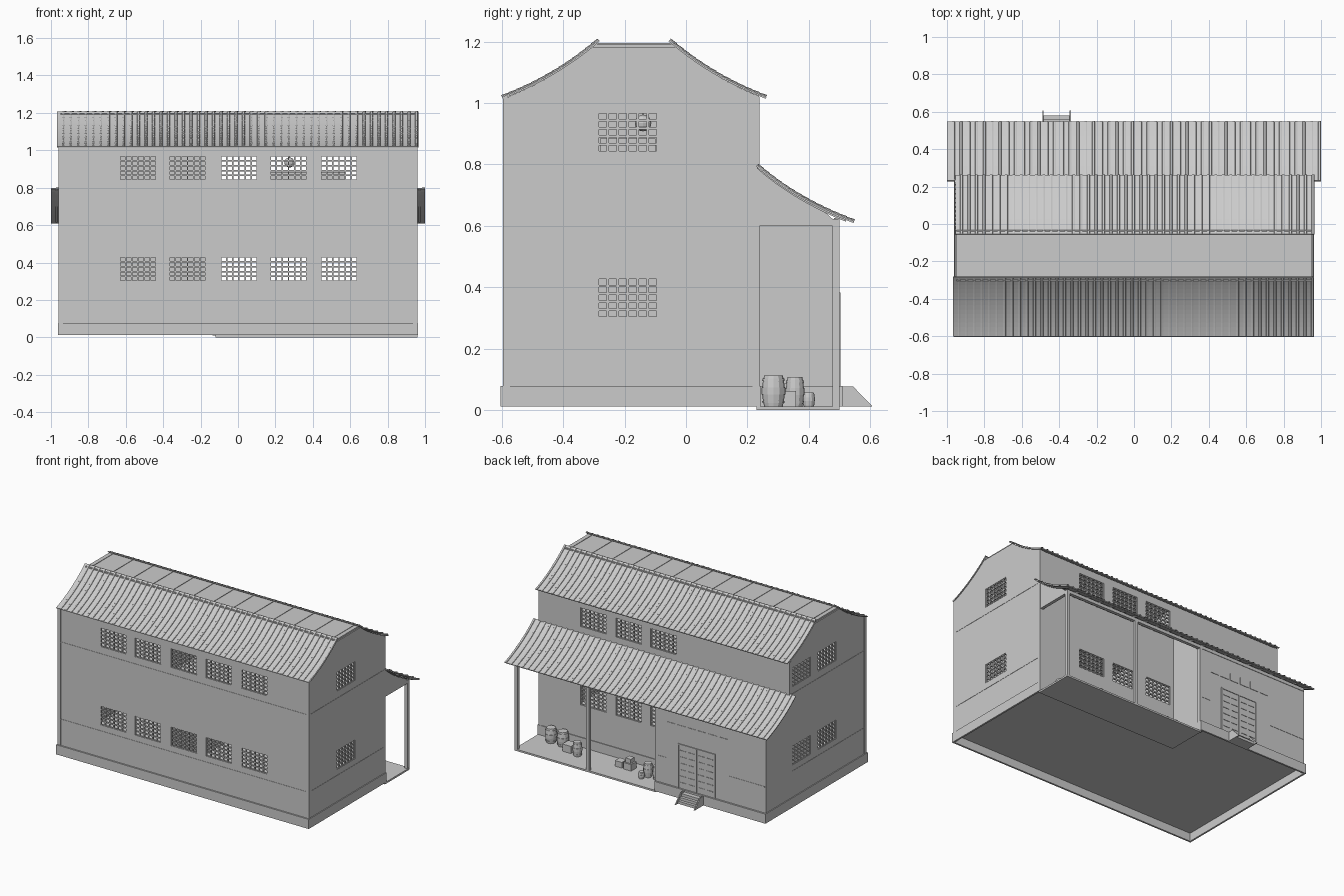
import bpy, bmesh, math
from mathutils import Vector

old = bpy.data.objects.get("Cube")
if old:
    bpy.data.objects.remove(old, do_unlink=True)

grey = bpy.data.materials.new("plain_grey")
grey.use_nodes = True
COL = (0.6, 0.6, 0.6, 1)
grey.diffuse_color = COL
grey.node_tree.nodes["Principled BSDF"].inputs["Base Color"].default_value = COL


def finish(name, bm, normals=True):
    if normals:
        bmesh.ops.recalc_face_normals(bm, faces=bm.faces)
    me = bpy.data.meshes.new(name)
    bm.to_mesh(me)
    bm.free()
    me.materials.append(grey)
    ob = bpy.data.objects.new(name, me)
    bpy.context.collection.objects.link(ob)


def add_box(bm, x, y, z):
    """Box from (min, max) pairs."""
    res = bmesh.ops.create_cube(bm, size=1)
    for v in res["verts"]:
        v.co = [(a + b) / 2 + c * (b - a) for (a, b), c in zip((x, y, z), v.co)]


def boxes(name, items):
    bm = bmesh.new()
    for it in items:
        add_box(bm, *it)
    finish(name, bm)


def prism(name, outline, x0, x1):
    """Outline in (y, z) extruded along x."""
    bm = bmesh.new()
    f = bm.faces.new([bm.verts.new((x0, y, z)) for y, z in outline])
    ext = bmesh.ops.extrude_face_region(bm, geom=[f], use_keep_orig=True)
    for v in ext["geom"]:
        if isinstance(v, bmesh.types.BMVert):
            v.co.x = x1
    finish(name, bm)


def place(axis, u, d, z):
    return (u, d, z) if axis == "x" else (d, u, z)


def wall(name, axis, d, u, z, holes=()):
    """Wall running along an axis, d = (inner, outer) faces, with holes left open."""
    us = sorted({*u, *(e for h in holes for e in h[0])})
    zs = sorted({*z, *(e for h in holes for e in h[1])})
    bm = bmesh.new()
    for a, b in zip(us, us[1:]):
        for c, e in zip(zs, zs[1:]):
            mu, mz = (a + b) / 2, (c + e) / 2
            if any(h[0][0] < mu < h[0][1] and h[1][0] < mz < h[1][1] for h in holes):
                continue
            bm.faces.new([bm.verts.new(place(axis, p, d[1], q))
                          for p, q in ((a, c), (b, c), (b, e), (a, e))])
    bmesh.ops.remove_doubles(bm, verts=bm.verts, dist=1e-5)
    bmesh.ops.recalc_face_normals(bm, faces=bm.faces)
    ext = bmesh.ops.extrude_face_region(bm, geom=bm.faces[:], use_keep_orig=True)
    shift = Vector(place(axis, 0, d[0] - d[1], 0))
    for v in ext["geom"]:
        if isinstance(v, bmesh.types.BMVert):
            v.co += shift
    finish(name, bm)
    # lattice of bars in every opening
    bars = bmesh.new()
    m, t = (d[0] + d[1]) / 2, 0.004
    for hu, hz in holes:
        for i in range(7):
            p = hu[0] + (hu[1] - hu[0]) * i / 6
            add_box(bars, *place(axis, (p - t, p + t), (m - t, m + t), hz))
        for i in range(6):
            p = hz[0] + (hz[1] - hz[0]) * i / 5
            add_box(bars, *place(axis, hu, (m - t, m + t), (p - t, p + t)))
    if holes:
        finish(name + "_lattice", bars)


LEVELS = ((0.30, 0.43), (0.84, 0.97))
LONG = (-0.535, -0.27, 0.005, 0.27, 0.54)
BASE, TOP = 0.075, 1.0


def windows(centres):
    return [((c - 0.098, c + 0.098), z) for c in centres for z in LEVELS]


# Main walls and floors
wall("front_wall", "x", (-0.58, -0.595), (-0.957, 0.957), (BASE, 1.02), windows(LONG))
wall("back_wall", "x", (0.22, 0.237), (-0.957, 0.957), (BASE, 1.02), windows(LONG[2:]))
wall("left_wall", "y", (0.942, 0.957), (-0.595, 0.237), (BASE, TOP), windows([-0.19]))
wall("right_wall", "y", (-0.942, -0.957), (-0.595, 0.237), (BASE, TOP),
     windows([-0.17, 0.11]))
wall("inner_partition", "y", (-0.13, -0.12), (-0.58, 0.22), (BASE, TOP))
boxes("ground_floor", [((-0.955, 0.955), (-0.595, 0.235), (0.068, BASE)),
                       ((-0.955, -0.12), (0.235, 0.5), (0.068, BASE))])
boxes("upper_floor", [((-0.945, 0.945), (-0.585, 0.225), (0.78, 0.79))])
boxes("upper_bench", [((0.17, 0.57), (-0.28, -0.1), (0.79, 0.885))])

# Hollow plinth skirt and corner strips
boxes("plinth", [((-0.963, 0.963), (-0.605, -0.593), (0.012, 0.078)),
                 ((0.951, 0.963), (-0.605, 0.242), (0.012, 0.078)),
                 ((-0.963, -0.951), (-0.605, 0.51), (0.012, 0.078)),
                 ((-0.963, -0.115), (0.498, 0.51), (0.012, 0.078)),
                 ((-0.127, -0.115), (0.23, 0.51), (0.012, 0.078)),
                 ((-0.12, 0.963), (0.23, 0.242), (0.012, 0.078))])
boxes("corner_strips", [((x - 0.012, x + 0.012), (y - 0.012, y + 0.012), (BASE, 1.02))
                        for x in (-0.947, 0.947) for y in (-0.585, 0.228)])

# Thin string courses on the outside walls
courses = []
for z in ((0.256, 0.26), (0.788, 0.792)):
    courses += [((-0.935, 0.935), (-0.597, -0.59), z), ((0.95, 0.959), (-0.573, 0.216), z),
                ((-0.959, -0.95), (-0.573, 0.216), z)]
courses += [((x0, x1), (0.49, 0.499), (0.256, 0.26)) for x0, x1 in ((-0.95, -0.68), (-0.2, -0.125))]
boxes("string_courses", courses)


# Roofs
def curve(p0, pc, p1, n):
    return [Vector(p0) * (1 - t) ** 2 + Vector(pc) * 2 * t * (1 - t) + Vector(p1) * t * t
            for t in (i / n for i in range(n + 1))]


def roof(name, pts, x0, x1):
    """Curved board along pts (eave to ridge) with rows of low ribbed tiles."""
    norms = []
    for i in range(len(pts)):
        d = pts[min(i + 1, len(pts) - 1)] - pts[max(i - 1, 0)]
        n = Vector((-d.y, d.x)).normalized()
        norms.append(n if n.y > 0 else -n)
    under = [p - n * 0.006 for p, n in zip(pts, norms)]
    prism(name + "_board", pts + under[::-1], x0, x1)
    cols = 48
    w = (x1 - x0) / cols
    section = [(0, 0.001), (0.62, 0.001), (0.66, 0.005), (0.81, 0.007), (0.96, 0.005)]
    line = [(x0 + (c + u) * w, h) for c in range(cols) for u, h in section] + [(x1, 0.001)]
    bm = bmesh.new()
    for i in range(len(pts) - 1):
        low, high = [[bm.verts.new((x, *(p + n * h * k))) for x, h in line]
                     for p, n, k in ((pts[i], norms[i], 1), (pts[i + 1], norms[i + 1], 0.75))]
        for j in range(len(line) - 1):
            f = bm.faces.new((low[j], low[j + 1], high[j + 1], high[j]))
            f.normal_update()
            if f.normal.dot(Vector((0, *norms[i]))) < 0:
                f.normal_flip()
    finish(name + "_tiles", bm, False)


front = curve((-0.60, 1.02), (-0.425, 1.085), (-0.285, 1.206), 14)
back = [Vector((-0.338 - p.x, p.y)) for p in front]
lower = curve((0.548, 0.615), (0.36, 0.685), (0.232, 0.798), 14)
roof("front_roof", front, -0.967, 0.962)
roof("back_roof", back, -0.955, 0.965)
roof("porch_roof", lower, -1.0, 1.0)

# Gables under the roofs
inset = Vector((0, -0.007))
gable = [Vector((-0.595, TOP))] + [p + inset for p in front[1:-1]] \
    + [p + inset for p in back[-2:0:-1]] + [Vector((0.237, TOP))]
low_gable = [p + inset for p in lower[4:]] + [Vector((0.232, 0.62)), Vector((0.48, 0.62))]
for side, s in (("left", 1), ("right", -1)):
    prism(side + "_gable", gable, s * 0.942, s * 0.957)
    prism(side + "_porch_gable", low_gable, s * 0.942, s * 0.957)

# Flat ridge deck with seams
boxes("ridge_deck", [((-0.95, 0.95), (-0.305, -0.035), (1.165, 1.193))])
boxes("deck_seams", [((x - 0.002, x + 0.002), (-0.30, -0.04), (1.19, 1.196))
                     for x in (-0.92 + i * 0.1533 for i in range(13))]
      + [((-0.95, 0.95), (y - 0.004, y + 0.004), (1.19, 1.198)) for y in (-0.3, -0.036)])

# Enclosed room beside the porch
wall("room_back_wall", "x", (0.482, 0.497), (-0.957, -0.12), (BASE, 0.625))
wall("room_right_wall", "y", (-0.942, -0.957), (0.235, 0.482), (BASE, 0.62))
wall("room_left_wall", "y", (-0.135, -0.12), (0.235, 0.482), (BASE, 0.62))
prism("room_left_gable", low_gable, -0.135, -0.12)

# Porch floor, posts, beams and rafters
boxes("porch_floor", [((-0.12, 0.96), (0.23, 0.5), (0.0, 0.012))])
boxes("porch_posts", [((x - 0.011, x + 0.011), (0.478, 0.5), (0.01, 0.62))
                      for x in (-0.125, 0.40, 0.946)])
boxes("porch_beams", [((-0.955, 0.957), (0.478, 0.5), (0.6, 0.622)),
                      ((0.935, 0.957), (0.23, 0.5), (0.6, 0.622))])
rafter = [p + inset * 0.8 for p in lower[1:]] + [p + inset * 1.7 for p in lower[:0:-1]]
for i in range(22):
    x = -0.97 + i * 0.0924
    prism("porch_rafter", rafter, x - 0.006, x + 0.006)

# Double door with slats, surround and transom
DX = -0.43
parts = [((DX - 0.135, DX + 0.135), (0.495, 0.499), (0.078, 0.375))]
parts += [((DX + a - 0.004, DX + a + 0.004), (0.495, 0.503), (0.078, 0.38))
          for a in (-0.138, 0, 0.138)]
parts += [((DX - 0.142, DX + 0.142), (0.495, 0.503), (0.375, 0.382))]
for r in range(6):
    z = 0.115 + r * 0.044
    parts += [((DX + s - 0.024, DX + s + 0.024), (0.495, 0.502), (z, z + 0.005))
              for s in (-0.1, -0.038, 0.038, 0.1)]
boxes("door", parts)
boxes("transom", [((DX - 0.235 + i * 0.08, DX - 0.17 + i * 0.08), (0.495, 0.5), (0.46, 0.51))
                  for i in range(6)])

# Entrance steps
stringer = [(0.5, 0.012), (0.5, 0.076), (0.545, 0.076), (0.607, 0.012)]
for x in (-0.49, -0.345):
    prism("step_stringer", stringer, x, x + 0.007)
boxes("steps", [((-0.486, -0.342), (0.5, 0.54 + i * 0.02), (0.012, 0.066 - i * 0.018))
                for i in range(3)])


# Barrels and crates on the porch
def barrel(x, y, r, h):
    bm = bmesh.new()
    rings = [(0, .8), (.1, .86), (.1, .94), (.18, .97), (.18, .9), (.38, .97), (.38, 1.03),
             (.62, 1.03), (.62, .97), (.82, .9), (.82, .97), (.9, .94), (.9, .86), (1, .8)]
    loops = [[bm.verts.new((x + r * k * math.cos(a), y + r * k * math.sin(a), 0.012 + h * t))
              for a in (math.tau * i / 12 for i in range(12))] for t, k in rings]
    for a, b in zip(loops, loops[1:]):
        for i in range(12):
            j = (i + 1) % 12
            bm.faces.new((a[i], a[j], b[j], b[i]))
    bm.faces.new(loops[0][::-1])
    bm.faces.new(loops[-1])
    finish("barrel", bm)


for b in ((0.83, 0.285, 0.038, 0.1), (0.74, 0.285, 0.038, 0.1), (0.58, 0.355, 0.03, 0.095),
          (0.04, 0.355, 0.03, 0.095), (-0.03, 0.355, 0.03, 0.095), (0.06, 0.4, 0.02, 0.045)):
    barrel(*b)
boxes("crates", [((x - w, x + w), (0.325 - w, 0.325 + w), (z, z + 1.5 * w))
                 for x, z, w in ((0.66, 0.012, 0.033), (0.27, 0.012, 0.026),
                                 (0.2, 0.012, 0.03), (0.2, 0.057, 0.02))])

# Hanging lamp
bm = bmesh.new()
bmesh.ops.create_uvsphere(bm, u_segments=12, v_segments=8, radius=0.027)
bmesh.ops.translate(bm, verts=bm.verts, vec=(0.275, -0.14, 0.935))
add_box(bm, (0.272, 0.278), (-0.143, -0.137), (0.955, 1.17))
finish("hanging_lamp", bm)
